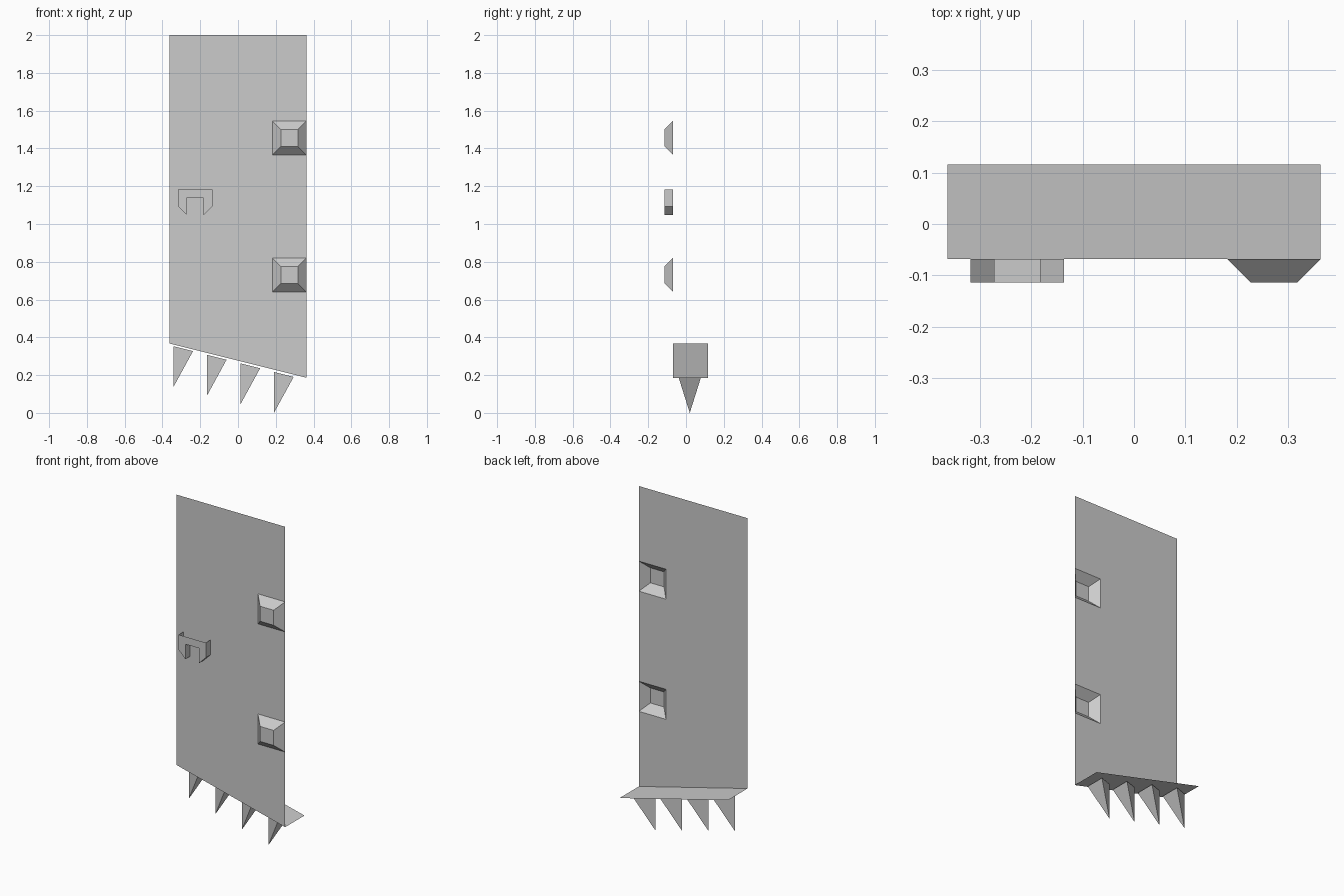
import bpy

if "Cube" in bpy.data.objects:
    bpy.data.objects.remove(bpy.data.objects["Cube"])

U = 0.04535                      # modelling unit
FRONT, BACK, OUT = -1.5 * U, 2.55 * U, -2.5 * U   # panel, plate rear edge, raised details


def X(k):
    return k * U


def Z(k):
    return 2 - (44 - k) * U


def make(name, verts, faces):
    mesh = bpy.data.meshes.new(name)
    mesh.from_pydata(verts, [], faces)
    mesh.validate()
    obj = bpy.data.objects.new(name, mesh)
    bpy.context.collection.objects.link(obj)
    return obj


def ring(profile, y):
    return [(X(x), y, Z(z)) for x, z in profile]


def bridge(n, skip=()):
    return [(i, (i + 1) % n, n + (i + 1) % n, n + i) for i in range(n) if i not in skip]


STUD_ROWS = (14, 30)

# Front panel: single sheet with slanted bottom and openings behind the hollow studs
outline = [(-8, 8), (8, 4)]
for z in STUD_ROWS:
    outline += [(8, z), (4, z), (4, z + 4), (8, z + 4)]
outline += [(8, 44), (-8, 44)]
make("front_panel", ring(outline, FRONT), [tuple(range(len(outline)))])

# Slanted bottom plate
make("bottom_plate",
     [(X(-8), FRONT, Z(8)), (X(-8), BACK, Z(8)), (X(8), BACK, Z(4)), (X(8), FRONT, Z(4))],
     [(0, 1, 2, 3)])

# Hollow bevelled studs
for name, z in zip(("lower_stud", "upper_stud"), STUD_ROWS):
    base = [(4, z), (8, z), (8, z + 4), (4, z + 4)]
    cap = [(5, z + 1), (7, z + 1), (7, z + 3), (5, z + 3)]
    make(name, ring(base, FRONT) + ring(cap, OUT), bridge(4) + [(4, 5, 6, 7)])

# Bracket with chamfered legs, open at the top and against the panel
prof = [(-3, 26), (-7, 26), (-7, 24), (-6, 23), (-6, 25), (-4, 25), (-4, 23), (-3, 24)]
make("bracket", ring(prof, FRONT) + ring(prof, OUT),
     bridge(8, skip=(0,)) + [(8, 9, 12, 13), (9, 10, 11, 12), (8, 13, 14, 15)])

# Row of three-sided spikes, each tip straight below its left corner
for i in range(4):
    x, z, y = -0.342 + 0.1775 * i, 0.353 - 0.0455 * i, 0.02
    make(f"spike_{i + 1}",
         [(x, y, z), (x + 0.104, y - 0.06, z - 0.026), (x + 0.104, y + 0.06, z - 0.026),
          (x, y, z - 0.2165)],
         [(0, 3, 1), (1, 3, 2), (2, 3, 0)])
